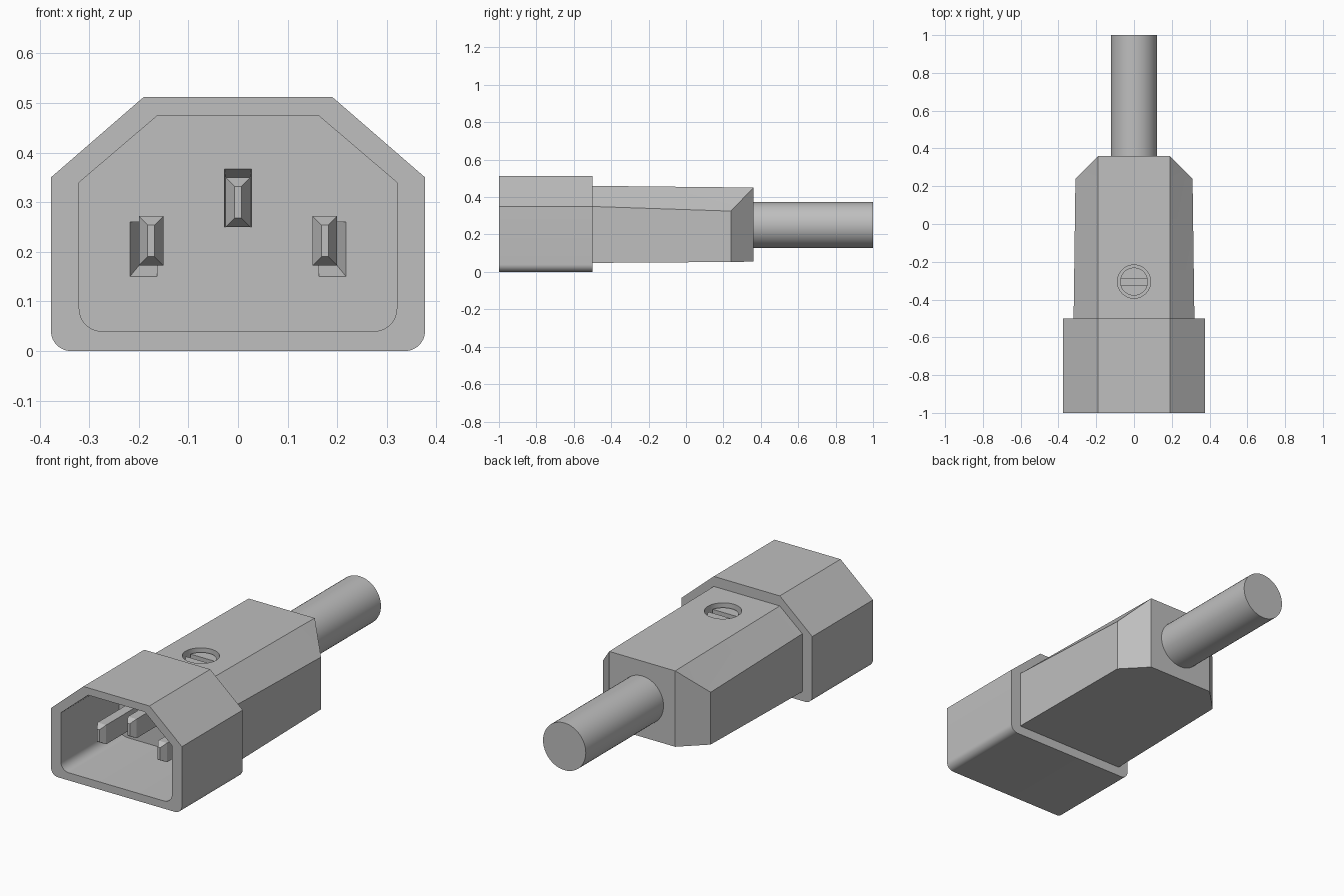
import bpy, bmesh, math

cube = bpy.data.objects.get("Cube")
if cube:
    bpy.data.objects.remove(cube, do_unlink=True)

# One plain grey plastic
grey = bpy.data.materials.new("plain grey")
grey.use_nodes = True
grey.diffuse_color = (0.52, 0.52, 0.52, 1)
grey.node_tree.nodes["Principled BSDF"].inputs["Base Color"].default_value = grey.diffuse_color


def loft(name, sections):
    """Solid through (y, [(x, z), ...]) sections with equal point counts."""
    bm = bmesh.new()
    rings = [[bm.verts.new((x, y, z)) for x, z in pts] for y, pts in sections]
    n = len(rings[0])
    for a, b in zip(rings, rings[1:]):
        for i in range(n):
            j = (i + 1) % n
            bm.faces.new((a[i], a[j], b[j], b[i]))
    bm.faces.new(rings[0])
    bm.faces.new(rings[-1][::-1])
    bmesh.ops.remove_doubles(bm, verts=bm.verts, dist=1e-5)
    bmesh.ops.recalc_face_normals(bm, faces=bm.faces)
    mesh = bpy.data.meshes.new(name)
    bm.to_mesh(mesh)
    bm.free()
    obj = bpy.data.objects.new(name, mesh)
    mesh.materials.append(grey)
    bpy.context.collection.objects.link(obj)
    return obj


def cylinder(name, radius, depth, location, rotation=(0, 0, 0)):
    bpy.ops.mesh.primitive_cylinder_add(vertices=48, radius=radius, depth=depth,
                                        location=location, rotation=rotation)
    obj = bpy.context.object
    obj.name = name
    obj.data.materials.append(grey)
    return obj


def activate(obj):
    bpy.ops.object.select_all(action='DESELECT')
    obj.select_set(True)
    bpy.context.view_layer.objects.active = obj


def boolean(target, tool, operation='DIFFERENCE'):
    activate(target)
    mod = target.modifiers.new("cut", 'BOOLEAN')
    mod.operation = operation
    mod.solver = 'EXACT'
    mod.object = tool
    bpy.ops.object.modifier_apply(modifier=mod.name)
    bpy.data.objects.remove(tool, do_unlink=True)


def smooth(obj):
    activate(obj)
    bpy.ops.object.shade_smooth_by_angle(angle=math.radians(25))


def mirrored(half):
    return half + [(-x, z) for x, z in reversed(half)]


def inlet(half_width, bottom, shoulder, top, top_half, radius, steps=8):
    """Six-sided outline with rounded lower corners."""
    half = []
    for i in range(steps + 1):
        a = math.pi / 2 * i / steps
        half.append((half_width - radius + radius * math.sin(a),
                     bottom + radius - radius * math.cos(a)))
    return mirrored(half + [(half_width, shoulder), (top_half, top)])


def rect(x0, x1, z0, z1):
    return [(x0, z0), (x1, z0), (x1, z1), (x0, z1)]


# Front shroud and tapered grip, joined into one housing
outer = inlet(0.377, 0, 0.35, 0.512, 0.19, 0.04)
inner = inlet(0.32, 0.04, 0.34, 0.474, 0.163, 0.045)
housing = loft("housing", [(-1, outer), (-0.5, outer)])
grip = loft("grip", [
    (-0.51, mirrored([(0.32, 0.048), (0.32, 0.35), (0.19, 0.46)])),
    (0.24, mirrored([(0.31, 0.053), (0.31, 0.325), (0.19, 0.452)])),
    (0.36, mirrored([(0.19, 0.055), (0.19, 0.45), (0.19, 0.45)])),
])
boolean(housing, grip, 'UNION')
boolean(housing, loft("cavity", [(-1.1, inner), (-0.52, inner)]))

# Contact pins, each with a bevelled tip and a skewed socket in the cavity floor
pins = [
    ("earth_pin", 0, 0.3, rect(-0.027, 0.027, 0.25, 0.367)),
    ("right_pin", -0.175, 0.222, rect(-0.218, -0.163, 0.15, 0.26)),
    ("left_pin", 0.175, 0.222, rect(0.163, 0.218, 0.15, 0.26)),
]
for name, x, z, mouth in pins:
    body = rect(x - 0.025, x + 0.025, z - 0.05, z + 0.05)
    tip = rect(x - 0.007, x + 0.007, z - 0.032, z + 0.032)
    boolean(housing, loft("socket", [(-0.54, mouth), (-0.52, mouth), (-0.48, body)]))
    loft(name, [(-0.9, tip), (-0.87, body), (-0.46, body)])

# Recessed slotted screw on top
boolean(housing, cylinder("screw_hole", 0.088, 0.2, (0, -0.305, 0.51)))
smooth(housing)
screw = cylinder("screw", 0.074, 0.06, (0, -0.305, 0.41))
boolean(screw, loft("slot", [(-0.322, rect(-0.1, 0.1, 0.42, 0.5)),
                             (-0.288, rect(-0.1, 0.1, 0.42, 0.5))]))
smooth(screw)

# Cable leaving the back
smooth(cylinder("cable", 0.123, 0.66, (0, 0.67, 0.25), (math.pi / 2, 0, 0)))
